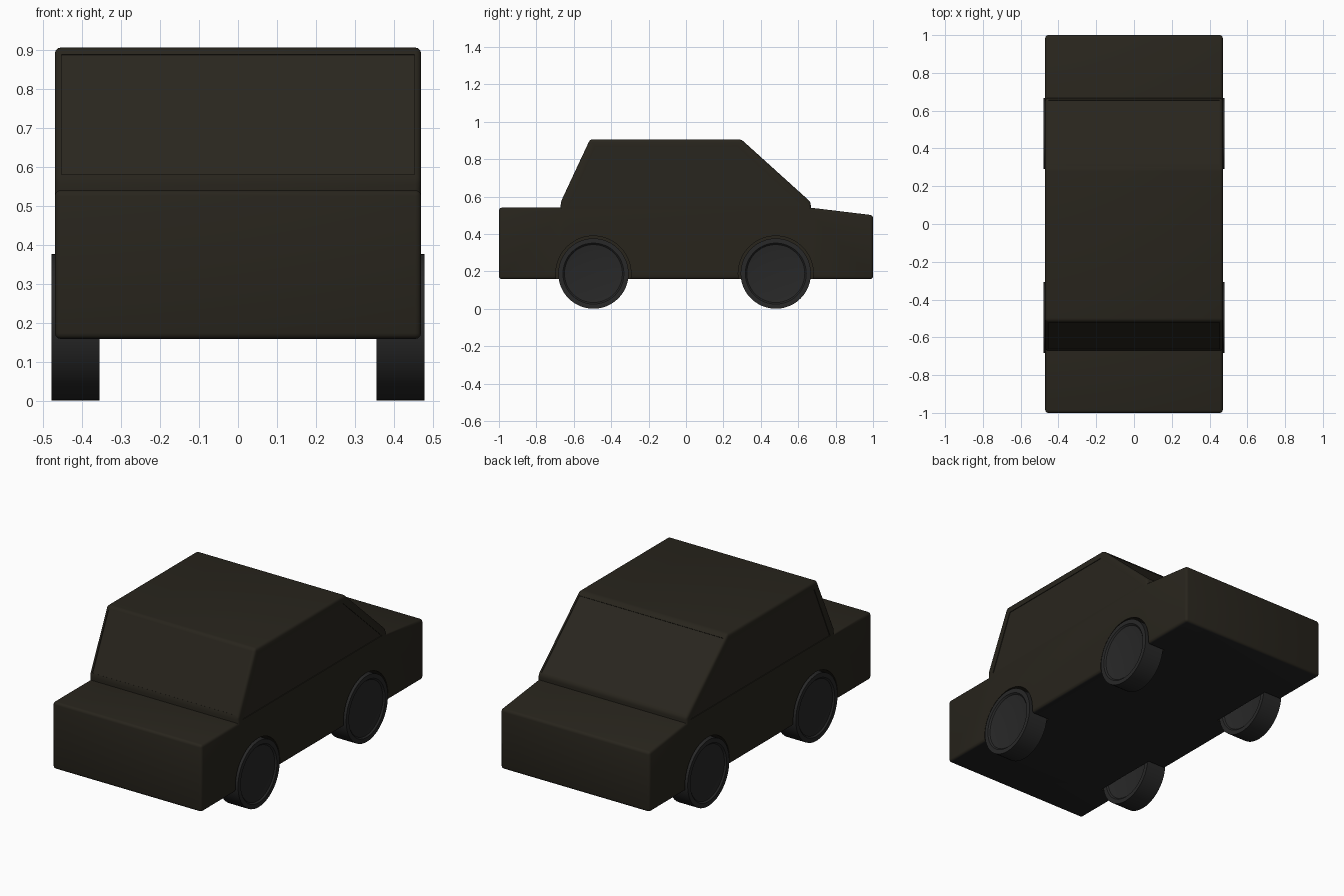
import bpy, bmesh, math
from mathutils import Vector, Matrix

if "Cube" in bpy.data.objects:
    bpy.data.objects.remove(bpy.data.objects["Cube"])

W = 0.47  # half width of body


def material(name, rgb):
    m = bpy.data.materials.new(name)
    m.diffuse_color = (*rgb, 1)
    m.use_nodes = True
    m.node_tree.nodes["Principled BSDF"].inputs["Base Color"].default_value = m.diffuse_color
    return m


paint = material("paint", (0.021, 0.018, 0.012))
glass_mat = material("glass", (0.022, 0.019, 0.013))
rubber = material("rubber", (0.021, 0.021, 0.021))
under = material("underside", (0.016, 0.016, 0.016))


def finish(bm, name, *mats):
    bmesh.ops.recalc_face_normals(bm, faces=bm.faces[:])
    me = bpy.data.meshes.new(name)
    bm.to_mesh(me)
    bm.free()
    ob = bpy.data.objects.new(name, me)
    bpy.context.collection.objects.link(ob)
    for m in mats:
        me.materials.append(m)
    return ob


def prism(name, pts, normal, top, bottom, inset=0.0, mat=None):
    """Flat outline, optionally inset, made into a slab along its normal."""
    bm = bmesh.new()
    n = Vector(normal).normalized()
    face = bm.faces.new([bm.verts.new(Vector(p) + n * top) for p in pts])
    if inset:
        rim = bmesh.ops.inset_region(bm, faces=[face], thickness=inset, use_even_offset=True)["faces"]
        bmesh.ops.delete(bm, geom=rim, context='FACES')
    ext = bmesh.ops.extrude_face_region(bm, geom=bm.faces[:], use_keep_orig=True)
    moved = [g for g in ext["geom"] if isinstance(g, bmesh.types.BMVert)]
    bmesh.ops.translate(bm, vec=n * (bottom - top), verts=moved)
    return finish(bm, name, *([mat] if mat else []))


def cut(target, cutter):
    cutter.hide_render = True
    mod = target.modifiers.new("cut", 'BOOLEAN')
    mod.operation = 'DIFFERENCE'
    mod.solver = 'EXACT'
    mod.object = cutter
    bpy.context.view_layer.objects.active = target
    bpy.ops.object.modifier_apply(modifier=mod.name)
    bpy.data.objects.remove(cutter)


def smooth(ob, angle=35):
    bpy.ops.object.select_all(action='DESELECT')
    ob.select_set(True)
    bpy.context.view_layer.objects.active = ob
    bpy.ops.object.shade_smooth_by_angle(angle=math.radians(angle))


# Body: side profile extruded across, outer edges rounded
F0, F1 = Vector((-0.67, 0.57)), Vector((-0.513, 0.906))
R0, R1 = Vector((0.667, 0.57)), Vector((0.295, 0.906))
profile = [(-1, 0.158), (1, 0.158), (1, 0.5), (0.667, 0.54), R0, R1, F1, F0, (-0.67, 0.54), (-1, 0.54)]
bm = bmesh.new()
face = bm.faces.new([bm.verts.new((-W, y, z)) for y, z in profile])
ext = bmesh.ops.extrude_face_region(bm, geom=[face], use_keep_orig=True)
bmesh.ops.translate(bm, vec=(2 * W, 0, 0), verts=[g for g in ext["geom"] if isinstance(g, bmesh.types.BMVert)])
bmesh.ops.recalc_face_normals(bm, faces=bm.faces[:])
convex = [e for e in bm.edges if e.calc_face_angle_signed() > 0.05]
bmesh.ops.bevel(bm, geom=convex, offset=0.015, segments=3, profile=0.5, affect='EDGES')
bm.normal_update()
for f in bm.faces:
    f.material_index = 1 if f.normal.z < -0.95 else 0
body = finish(bm, "body", paint, under)


# Windows: shallow opening with a pane leaving a thin groove around it
def slope_window(a, b):
    def at(z):
        return a.lerp(b, (z - a.y) / (b.y - a.y))
    lo, hi = at(0.58), at(0.888)
    return [(-0.453, *lo), (0.453, *lo), (0.453, *hi), (-0.453, *hi)]


side = [(-0.627, 0.547), (0.625, 0.547), (0.275, 0.865), (-0.485, 0.865)]
d, e = F1 - F0, R1 - R0
windows = [
    ("windscreen", slope_window(F0, F1), (0, -d.y, d.x)),
    ("rear_window", slope_window(R0, R1), (0, e.y, -e.x)),
    ("right_window", [(W, y, z) for y, z in side], (1, 0, 0)),
    ("left_window", [(-W, y, z) for y, z in side], (-1, 0, 0)),
]
for name, pts, normal in windows:
    cut(body, prism("cutter", pts, normal, 0.05, -0.012))
    prism(name, pts, normal, -0.004, -0.02, 0.01, glass_mat)


# Wheels: lathed tyre with dished faces, set in round arches
def lathe(name, prof, centre, steps, mat=None):
    bm = bmesh.new()
    vs = [bm.verts.new((x, 0, r)) for x, r in prof]
    edges = [bm.edges.new(p) for p in zip(vs, vs[1:])]
    bmesh.ops.spin(bm, geom=vs + edges, cent=(0, 0, 0), axis=(1, 0, 0), angle=2 * math.pi, steps=steps)
    bmesh.ops.remove_doubles(bm, verts=bm.verts[:], dist=1e-4)
    bmesh.ops.translate(bm, vec=centre, verts=bm.verts[:])
    return finish(bm, name, *([mat] if mat else []))


half = [(0.045, 0), (0.045, 0.105), (0.053, 0.155), (0.061, 0.163), (0.061, 0.188)]
tyre = half + [(-x, r) for x, r in reversed(half)]
for end, y in (("front", -0.495), ("rear", 0.48)):
    for hand, s in (("left", -1), ("right", 1)):
        centre = (s * 0.417, y, 0.188)
        cut(body, lathe("cutter", [(-0.064, 0), (-0.064, 0.201), (0.12, 0.201), (0.12, 0)]
                        if s > 0 else [(-0.12, 0), (-0.12, 0.201), (0.064, 0.201), (0.064, 0)], centre, 48))
        smooth(lathe(f"{end}_{hand}_wheel", tyre, centre, 48, rubber))

smooth(body)
